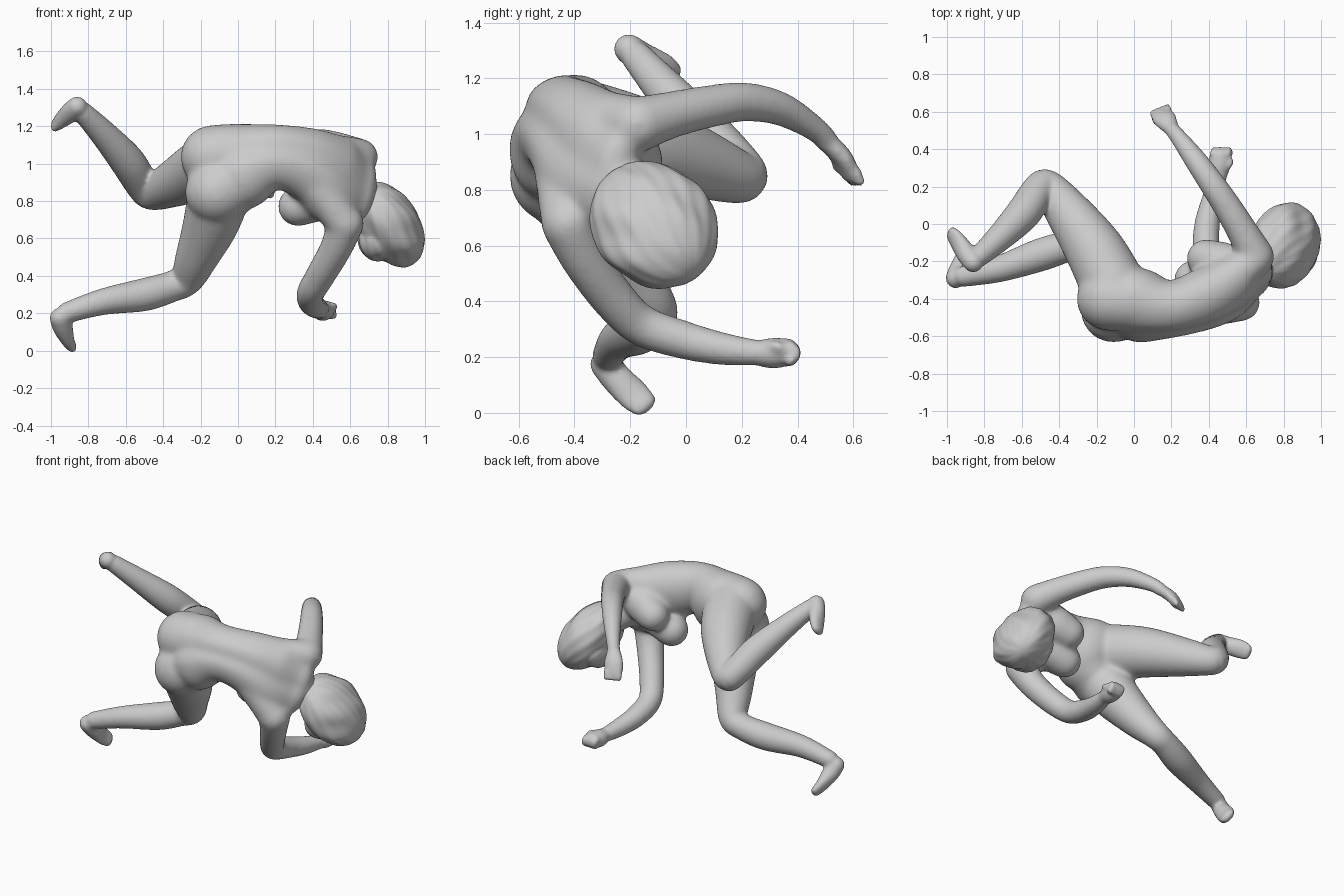
import bpy, bmesh, math
from mathutils import Vector, Matrix


def catmull(a, b, c, d, t):
    return 0.5 * (2 * b + (c - a) * t + (2 * a - 5 * b + 4 * c - d) * t * t
                  + (3 * b - a - 3 * c + d) * t ** 3)


def loft(bm, secs, side=(0.31, 0.2, 0.93), groove=0.0, n=32, steps=6):
    """Round-ended tube through sections (x, y, z, half width, half depth)."""
    S = [s if len(s) == 5 else (*s, s[3]) for s in secs]
    rows = []
    for i in range(len(S) - 1):
        q = [S[max(i - 1, 0)], S[i], S[i + 1], S[min(i + 2, len(S) - 1)]]
        for k in range(steps):
            rows.append([catmull(*v, k / steps) for v in zip(*q)])
    rows.append(list(S[-1]))
    P = [Vector(r[:3]) for r in rows]
    tan = [(P[min(i + 1, len(P) - 1)] - P[max(i - 1, 0)]).normalized() for i in range(len(P))]
    frames = [(P[i], tan[i], r[3], r[4]) for i, r in enumerate(rows)]

    def cap(f, sign):
        out = []
        for a in (20, 40, 60, 78):
            a = math.radians(a)
            m = min(f[2], f[3])
            out.append((f[0] + f[1] * sign * m * math.sin(a), f[1], f[2] * math.cos(a), f[3] * math.cos(a)))
        return out
    frames = cap(frames[0], -1)[::-1] + frames + cap(frames[-1], 1)
    rings = []
    for p, t, w, d in frames:
        s = Vector(side)
        s = (s - t * s.dot(t)).normalized()
        u = t.cross(s)
        ring = []
        for j in range(n):
            a = 2 * math.pi * j / n
            g = 1 - groove * math.exp(-((a - math.pi / 2) / 0.22) ** 2)
            ring.append(bm.verts.new(p + s * (w * math.cos(a)) + u * (d * math.sin(a) * g)))
        rings.append(ring)
    faces = [bm.faces.new(rings[0][::-1]), bm.faces.new(rings[-1])]
    for r0, r1 in zip(rings, rings[1:]):
        for j in range(n):
            k = (j + 1) % n
            faces.append(bm.faces.new((r0[j], r0[k], r1[k], r1[j])))
    bmesh.ops.recalc_face_normals(bm, faces=faces)


def axes(long_axis, hint):
    z = Vector(long_axis).normalized()
    y = Vector(hint)
    y = (y - z * y.dot(z)).normalized()
    x = y.cross(z)
    return Matrix((x, y, z)).transposed().to_4x4()


def blob(bm, c, r, rot=Matrix()):
    m = Matrix.Translation(c) @ rot.to_4x4() @ Matrix.Diagonal((*r, 1))
    return bmesh.ops.create_uvsphere(bm, u_segments=64, v_segments=48, radius=1, matrix=m)["verts"]


def soften(ob, iterations, group=""):
    sm = ob.modifiers.new("soften", 'SMOOTH')
    sm.factor, sm.iterations, sm.vertex_group = 0.5, iterations, group


def finish(bm, name, voxel, iterations):
    """Fuse all overlapping volumes into one smooth skin."""
    me = bpy.data.meshes.new(name)
    bm.to_mesh(me)
    bm.free()
    ob = bpy.data.objects.new(name, me)
    bpy.context.collection.objects.link(ob)
    rm = ob.modifiers.new("fuse", 'REMESH')
    rm.mode, rm.voxel_size, rm.use_smooth_shade = 'VOXEL', voxel, True
    ev = ob.evaluated_get(bpy.context.evaluated_depsgraph_get())
    ob.data = bpy.data.meshes.new_from_object(ev)
    ob.modifiers.clear()
    soften(ob, iterations)
    return ob


bm = bmesh.new()

# Torso, bent sideways with the back facing the front
loft(bm, [(-0.12, -0.42, 0.94, 0.21, 0.15), (0.03, -0.435, 0.99, 0.24, 0.19),
          (0.20, -0.455, 1.035, 0.18, 0.15), (0.38, -0.40, 0.995, 0.205, 0.16),
          (0.53, -0.33, 0.91, 0.26, 0.15), (0.65, -0.28, 0.865, 0.20, 0.09)],
     side=(0.1, 0.38, 0.9), groove=0.14)

# Buttocks
loft(bm, [(-0.135, -0.40, 1.035, 0.172), (-0.02, -0.41, 1.05, 0.165)])
loft(bm, [(-0.11, -0.46, 0.85, 0.175), (-0.01, -0.44, 0.90, 0.165)])
# Breasts, blending into the upper chest
loft(bm, [(0.56, -0.24, 0.98, 0.11), (0.47, -0.215, 0.94, 0.12), (0.385, -0.185, 0.90, 0.105)])
loft(bm, [(0.53, -0.35, 0.79, 0.10), (0.43, -0.325, 0.80, 0.11), (0.32, -0.30, 0.772, 0.108)])
# Shoulder blades
loft(bm, [(0.40, -0.44, 0.90, 0.11), (0.49, -0.435, 0.79, 0.10), (0.57, -0.42, 0.68, 0.10)])
loft(bm, [(0.42, -0.36, 1.05, 0.11), (0.56, -0.26, 1.05, 0.10), (0.65, -0.18, 1.035, 0.10)])

# Neck
loft(bm, [(0.56, -0.29, 0.89, 0.12), (0.66, -0.22, 0.82, 0.10), (0.78, -0.14, 0.72, 0.09)])

# Raised left leg
loft(bm, [(-0.11, -0.33, 1.01, 0.175), (-0.21, -0.14, 0.96, 0.16), (-0.35, 0.06, 0.89, 0.124),
          (-0.46, 0.195, 0.845, 0.093), (-0.51, 0.18, 0.885, 0.09), (-0.59, 0.06, 1.01, 0.093),
          (-0.715, -0.07, 1.155, 0.074), (-0.83, -0.175, 1.275, 0.056)])
# Planted right leg
loft(bm, [(-0.10, -0.43, 0.84, 0.17), (-0.145, -0.33, 0.68, 0.15), (-0.22, -0.21, 0.50, 0.115),
          (-0.275, -0.125, 0.385, 0.09), (-0.35, -0.12, 0.345, 0.083), (-0.50, -0.165, 0.30, 0.088),
          (-0.72, -0.24, 0.262, 0.071), (-0.91, -0.28, 0.205, 0.056)])
# Feet
loft(bm, [(-0.86, -0.205, 1.305, 0.054, 0.054), (-0.895, -0.16, 1.275, 0.056, 0.054),
          (-0.945, -0.09, 1.235, 0.06, 0.038), (-0.975, -0.055, 1.208, 0.052, 0.026)],
     side=Vector((-0.11, 0.2, -0.13)).cross((-0.4, -0.45, 0.5)))
loft(bm, [(-0.953, -0.29, 0.175, 0.054, 0.054), (-0.937, -0.25, 0.125, 0.056, 0.054),
          (-0.915, -0.19, 0.065, 0.06, 0.038), (-0.893, -0.15, 0.028, 0.052, 0.028)],
     side=Vector((0.08, 0.15, -0.14)).cross((-0.95, -0.2, -0.2)))

# Left arm, reaching back and away
loft(bm, [(0.65, -0.17, 1.035, 0.10), (0.585, -0.05, 1.07, 0.085), (0.50, 0.09, 1.10, 0.077),
          (0.42, 0.21, 1.115, 0.07), (0.33, 0.34, 1.09, 0.06), (0.24, 0.46, 1.02, 0.045),
          (0.20, 0.51, 0.97, 0.04)])
# Right arm, hanging then folding under
loft(bm, [(0.575, -0.42, 0.68, 0.10), (0.525, -0.36, 0.55, 0.087), (0.445, -0.26, 0.41, 0.08),
          (0.39, -0.16, 0.315, 0.074), (0.39, -0.01, 0.262, 0.068), (0.42, 0.13, 0.23, 0.058),
          (0.45, 0.26, 0.215, 0.045)])
# Palms
loft(bm, [(0.20, 0.51, 0.97, 0.042, 0.036), (0.165, 0.56, 0.915, 0.062, 0.036),
          (0.14, 0.59, 0.855, 0.055, 0.03)], side=(1, 0.4, -0.2))
loft(bm, [(0.45, 0.25, 0.215, 0.046, 0.044), (0.455, 0.31, 0.214, 0.06, 0.055),
          (0.46, 0.36, 0.218, 0.056, 0.05)], side=(1, -0.1, 0.2))
# Curled fingers and thumbs
for i in range(4):
    o = (i - 1.5) * 0.025
    loft(bm, [(0.145 + o, 0.595 + o * .4, 0.865, 0.02), (0.14 + o, 0.61 + o * .4, 0.83, 0.018)], n=12)
    loft(bm, [(0.462 + o, 0.375, 0.238, 0.02), (0.469 + o, 0.395, 0.215, 0.02), (0.473 + o, 0.375, 0.185, 0.02)], n=12)
loft(bm, [(0.18, 0.53, 0.94, 0.022), (0.12, 0.545, 0.88, 0.02)], n=12)
loft(bm, [(0.46, 0.28, 0.225, 0.025), (0.51, 0.32, 0.24, 0.02), (0.51, 0.35, 0.225, 0.018)], n=12)

# Face: jaw tucked toward the chest
blob(bm, (0.745, -0.04, 0.655), (0.085, 0.10, 0.12))
body = finish(bm, "figure_body", 0.011, 6)

# Extra softening where limbs, hips and chest flow together
vg = body.vertex_groups.new(name="trunk")
for v in body.data.vertices:
    reach = (v.co - Vector((0.25, -0.33, 0.9))).length
    w = min(1, max(0, (0.66 - reach) / 0.15))
    vg.add([v.index], w, 'REPLACE')
soften(body, 30, "trunk")


def lock_waves(verts, c, rot):
    """Push a smooth hair mass in and out to suggest wavy locks."""
    for v in verts:
        q = rot.inverted() @ (v.co - c)
        ang = math.atan2(q.y, q.x)
        fade = max(0, 1 - (q.z / 0.27) ** 2)
        v.co = c + (v.co - c) * (1 + fade * (
            0.022 * math.sin(7 * ang + 16 * q.z) + 0.014 * math.sin(17 * ang - 20 * q.z)
            + 0.014 * math.sin(31 * q.z + 4 * ang)))


# Hair mass over the skull, with loose hair falling by the neck
bm = bmesh.new()
rot = axes((0.26, 0.30, -0.42), (0, 1, 0))
C = Vector((0.808, -0.115, 0.675))
lock_waves(blob(bm, C, (0.16, 0.218, 0.26), rot), C, rot)
C2 = Vector((0.745, -0.11, 0.605))
lock_waves(blob(bm, C2, (0.105, 0.17, 0.125), Matrix.Rotation(0.2, 4, 'X')), C2, rot)
hair = finish(bm, "hair", 0.01, 3)
